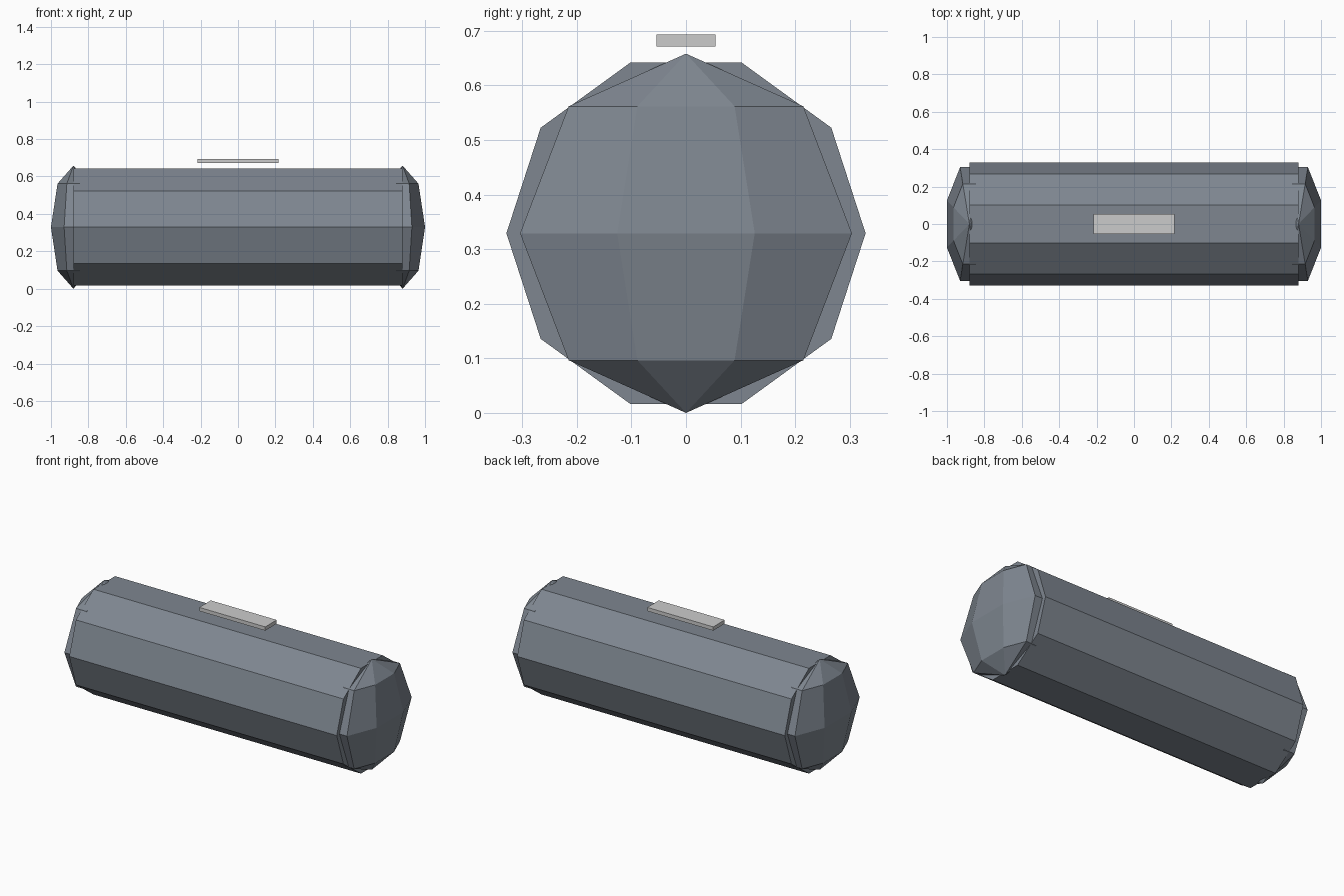
import bpy
import math

cube = bpy.data.objects.get("Cube")
if cube:
    bpy.data.objects.remove(cube, do_unlink=True)

RADIUS = 0.329      # body radius, also its centre height
HALF_BODY = 0.88    # half length of the straight section
CAP_DEPTH = 0.13    # bulge of each end


def make_material(name, rgb):
    mat = bpy.data.materials.new(name)
    mat.use_nodes = True
    mat.diffuse_color = (*rgb, 1)
    bsdf = mat.node_tree.nodes["Principled BSDF"]
    bsdf.inputs["Base Color"].default_value = (*rgb, 1)
    return mat


def finish(name, mat, scale=(1, 1, 1)):
    obj = bpy.context.object
    obj.name = name
    obj.scale = scale
    bpy.ops.object.transform_apply(location=False, rotation=True, scale=True)
    obj.data.materials.append(mat)
    bpy.ops.object.shade_flat()
    return obj


slate = make_material("slate grey", (0.21, 0.24, 0.28))
pale = make_material("pale grey", (0.6, 0.6, 0.6))

# Ten-sided body lying along x, with corners at the front and back
bpy.ops.mesh.primitive_cylinder_add(
    vertices=10, radius=RADIUS, depth=2 * HALF_BODY,
    location=(0, 0, RADIUS), rotation=(0, math.pi / 2, 0))
finish("body", slate)

# Flattened faceted domes at the ends, poles up, a flat facet facing outward
for side, name in ((1, "left_end_cap"), (-1, "right_end_cap")):
    bpy.ops.mesh.primitive_uv_sphere_add(
        segments=8, ring_count=4, radius=RADIUS,
        location=(side * HALF_BODY, 0, RADIUS), rotation=(0, 0, math.pi / 8))
    bpy.ops.object.transform_apply(location=False, rotation=True, scale=False)
    finish(name, slate, (CAP_DEPTH / RADIUS, 1, 1))

# Thin plate hovering just above the body
bpy.ops.mesh.primitive_cube_add(size=1, location=(0, 0, 0.682))
finish("top_plate", pale, (0.434, 0.108, 0.022))
